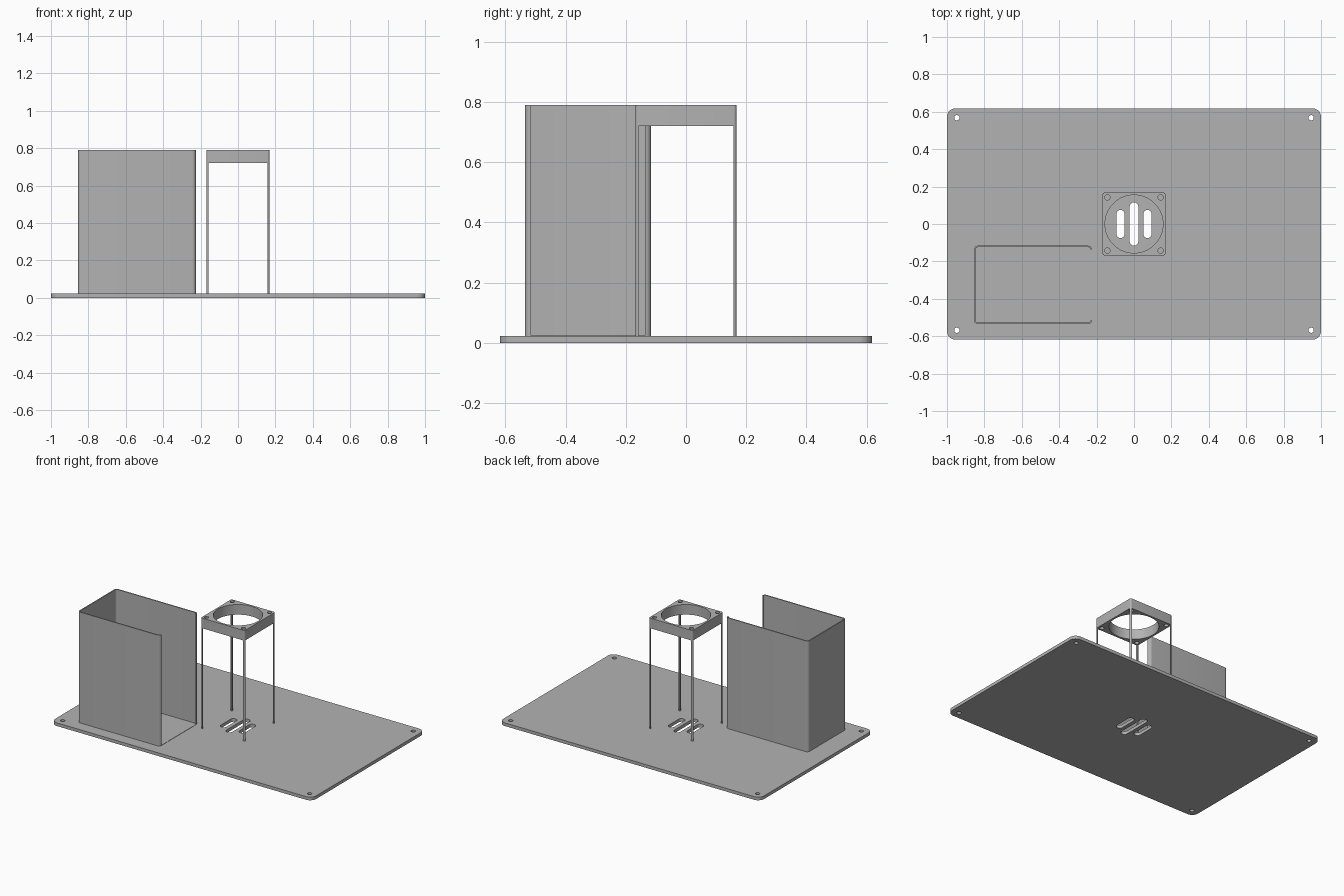
import bpy, bmesh, math

if "Cube" in bpy.data.objects:
    bpy.data.objects.remove(bpy.data.objects["Cube"])

grey = bpy.data.materials.new("light grey")
grey.diffuse_color = (0.448, 0.448, 0.448, 1)
grey.use_nodes = True
grey.node_tree.nodes["Principled BSDF"].inputs["Base Color"].default_value = grey.diffuse_color


def arc(cx, cy, r, a0, a1, n=8):
    """Points on an arc, angles in degrees."""
    return [(cx + r * math.cos(math.radians(a0 + (a1 - a0) * i / n)),
             cy + r * math.sin(math.radians(a0 + (a1 - a0) * i / n))) for i in range(n + 1)]


def circle(cx, cy, r, n=32):
    return arc(cx, cy, r, 0, 360, n)[:-1]


def rounded_rect(x0, x1, y0, y1, r):
    return (arc(x1 - r, y1 - r, r, 0, 90) + arc(x0 + r, y1 - r, r, 90, 180)
            + arc(x0 + r, y0 + r, r, 180, 270) + arc(x1 - r, y0 + r, r, 270, 360))


def slot(cx, half_w, half_l):
    return (arc(cx, half_l - half_w, half_w, 0, 180, 12)
            + arc(cx, half_w - half_l, half_w, 180, 360, 12))


def extrude(name, loops, z0, z1):
    """Solid from an outline (plus hole outlines) between two heights."""
    cu = bpy.data.curves.new(name, 'CURVE')
    cu.dimensions, cu.fill_mode = '2D', 'BOTH'
    cu.extrude = (z1 - z0) / 2
    for pts in loops:
        sp = cu.splines.new('POLY')
        sp.points.add(len(pts) - 1)
        for p, (x, y) in zip(sp.points, pts):
            p.co = (x, y, 0, 1)
        sp.use_cyclic_u = True
    tmp = bpy.data.objects.new(name + "_outline", cu)
    bpy.context.collection.objects.link(tmp)
    bpy.context.view_layer.update()
    dg = bpy.context.evaluated_depsgraph_get()
    me = bpy.data.meshes.new_from_object(tmp.evaluated_get(dg))
    bpy.data.objects.remove(tmp)
    # Weld the caps to the sides
    bm = bmesh.new()
    bm.from_mesh(me)
    bmesh.ops.remove_doubles(bm, verts=bm.verts, dist=1e-5)
    bmesh.ops.translate(bm, verts=bm.verts, vec=(0, 0, (z0 + z1) / 2))
    bmesh.ops.recalc_face_normals(bm, faces=bm.faces)
    bm.to_mesh(me)
    bm.free()
    me.materials.clear()
    me.materials.append(grey)
    ob = bpy.data.objects.new(name, me)
    bpy.context.collection.objects.link(ob)
    bpy.ops.object.select_all(action='DESELECT')
    ob.select_set(True)
    bpy.context.view_layer.objects.active = ob
    bpy.ops.object.shade_smooth_by_angle(angle=math.radians(30))
    return ob


CORNERS = [(sx, sy) for sx in (-1, 1) for sy in (-1, 1)]
PLATE_TOP, TOP, FRAME_BOTTOM = 0.022, 0.79, 0.72

# Base plate with screw holes and three vent slots
extrude("base_plate",
        [rounded_rect(-1, 1, -0.618, 0.618, 0.045)]
        + [circle(sx * 0.947, sy * 0.568, 0.014) for sx, sy in CORNERS]
        + [slot(-0.072, 0.022, 0.075), slot(0, 0.023, 0.116), slot(0.072, 0.022, 0.075)],
        0, PLATE_TOP)

# Fan frame with a large round opening and corner holes
extrude("fan_frame",
        [rounded_rect(-0.168, 0.168, -0.168, 0.168, 0.011), circle(0, 0, 0.155, 64)]
        + [circle(sx * 0.142, sy * 0.142, 0.014) for sx, sy in CORNERS],
        FRAME_BOTTOM, TOP)

# Thin curved legs under the frame corners
for i, (sx, sy) in enumerate(CORNERS):
    a = math.degrees(math.atan2(sy, sx)) - 45
    cx, cy = sx * 0.157, sy * 0.157
    extrude(f"frame_leg_{i + 1}",
            [arc(cx, cy, 0.011, a, a + 90) + arc(cx, cy, 0.003, a + 90, a, 4)],
            PLATE_TOP - 0.002, FRAME_BOTTOM + 0.002)

# Tall holder box, open at the top and on its right side
X0, X1, Y0, Y1, R, T = -0.855, -0.225, -0.535, -0.116, 0.02, 0.008
centres = [(X1 - R, Y1 - R, 0), (X0 + R, Y1 - R, 90), (X0 + R, Y0 + R, 180), (X1 - R, Y0 + R, 270)]
outer = [p for cx, cy, a in centres for p in arc(cx, cy, R, a, a + 90)]
inner = [p for cx, cy, a in centres for p in arc(cx, cy, R - T, a, a + 90)]
extrude("holder_walls", [outer + inner[::-1]], PLATE_TOP - 0.002, TOP)

# Low sill across the open side
extrude("holder_sill",
        [[(X1 - T, Y0 + R), (X1, Y0 + R), (X1, Y1 - R), (X1 - T, Y1 - R)]],
        PLATE_TOP - 0.002, PLATE_TOP + 0.002)
